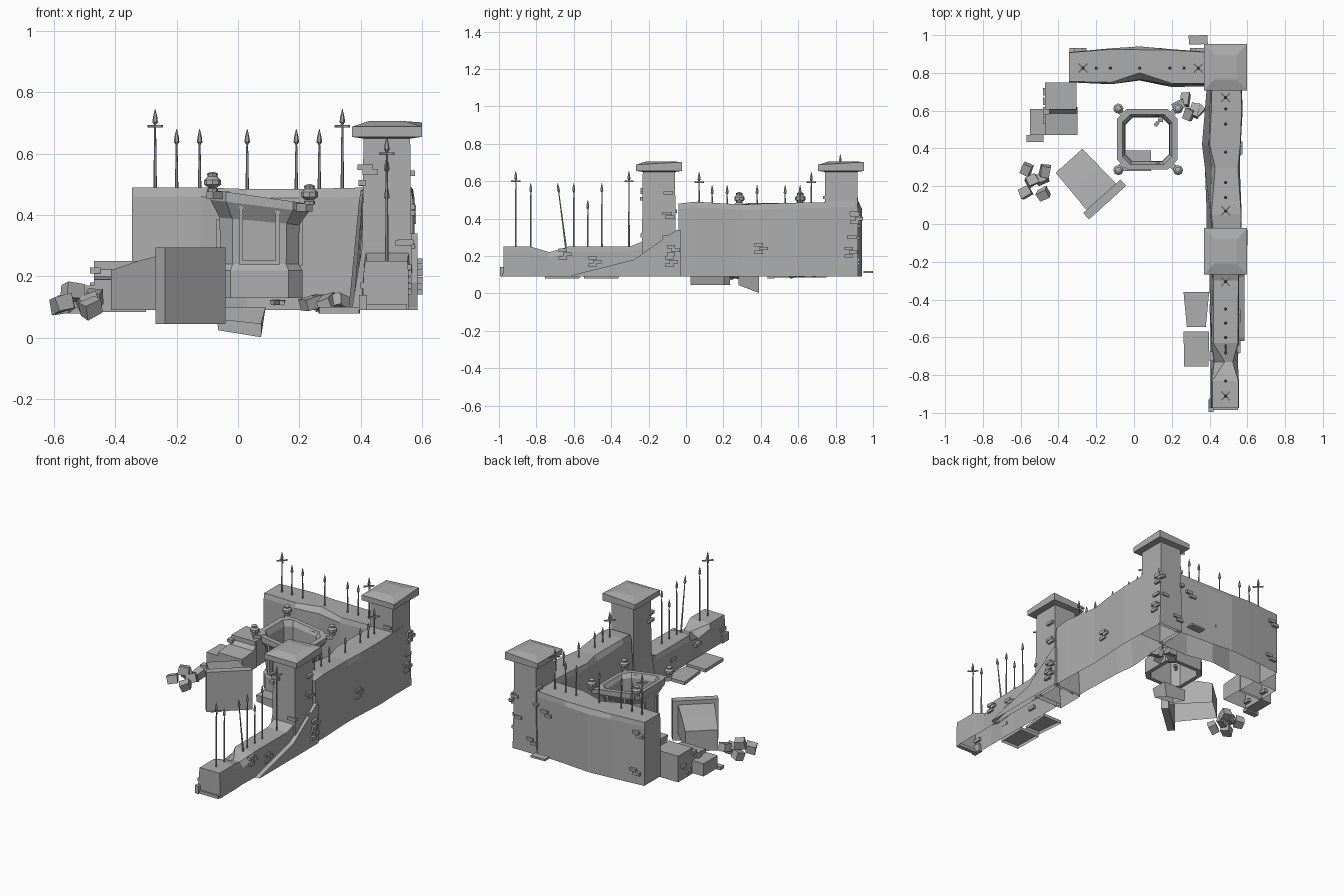
import bpy, bmesh, math, random
from mathutils import Matrix, Vector, Euler

random.seed(4)
cube = bpy.data.objects.get("Cube")
if cube:
    bpy.data.objects.remove(cube, do_unlink=True)

stone = bpy.data.materials.new("grey stone")
stone.use_nodes = True
grey = (0.42, 0.42, 0.42, 1)
stone.diffuse_color = grey
stone.node_tree.nodes["Principled BSDF"].inputs["Base Color"].default_value = grey


def finish(name, bm, hollow=False):
    """Turn a bmesh into a named stone object, open below if hollow."""
    bmesh.ops.recalc_face_normals(bm, faces=bm.faces)
    if hollow:
        bm.normal_update()
        under = [f for f in bm.faces if f.normal.z < -0.6]
        bmesh.ops.delete(bm, geom=under, context="FACES")
    mesh = bpy.data.meshes.new(name)
    bm.to_mesh(mesh)
    bm.free()
    mesh.materials.append(stone)
    obj = bpy.data.objects.new(name, mesh)
    bpy.context.collection.objects.link(obj)
    return obj


def loft(name, rings, closed=False, hollow=False):
    """Skin a row of equal point rings."""
    bm = bmesh.new()
    rows = [[bm.verts.new(p) for p in ring] for ring in rings]
    pairs = list(zip(rows, rows[1:]))
    if closed:
        pairs.append((rows[-1], rows[0]))
    for a, b in pairs:
        n = len(a)
        for i in range(n):
            j = (i + 1) % n
            bm.faces.new((a[i], a[j], b[j], b[i]))
    if not closed:
        bm.faces.new(rows[0])
        bm.faces.new(rows[-1])
    return finish(name, bm, hollow)


def box(name, centre, size, rot=(0, 0, 0), jitter=0.0, hollow=False):
    """A block, turned by degrees and optionally roughened."""
    bm = bmesh.new()
    bmesh.ops.create_cube(bm, size=1)
    turn = Euler([math.radians(a) for a in rot]).to_matrix()
    for v in bm.verts:
        rough = Vector([1 + random.uniform(-jitter, jitter) for _ in range(3)])
        v.co = Vector(centre) + turn @ (v.co * Vector(size) * rough)
    return finish(name, bm, hollow)


def span(name, low, high, hollow=False):
    """A block given by two opposite corners."""
    lo, hi = Vector(low), Vector(high)
    return box(name, (lo + hi) / 2, hi - lo, hollow=hollow)


def lathe(name, base, profile, sides=6, lean=0.0):
    """Spin (radius, height) points around an upright, leaning axis."""
    x, y, z = base
    angles = [math.tau * i / sides for i in range(sides)]
    return loft(name, [[(x + r * math.cos(a), y + r * math.sin(a) + lean * h, z + h)
                        for a in angles] for r, h in profile])


def wall(name, stations, along_x):
    """Worn wall: each station is (position, foot, low side, high side, chip, top)."""
    rings = []
    for pos, foot, lo, hi, chip, top in stations:
        section = [(foot, 0.09), (hi, 0.09), (hi, top - 0.03), (hi - chip / 2, top),
                   (lo + chip, top), (lo, top - 0.03)]
        rings.append([(pos, s, z) if along_x else (s, pos, z) for s, z in section])
    return loft(name, rings, hollow=True)


# Walls with battered feet and chipped tops
wall("back_wall", [(-0.345, 0.75, 0.75, 0.91, 0.005, 0.49), (-0.12, 0.74, 0.74, 0.93, 0.01, 0.49),
                   (0.03, 0.76, 0.765, 0.94, 0.035, 0.485), (0.2, 0.725, 0.735, 0.925, 0.01, 0.485),
                   (0.42, 0.73, 0.74, 0.91, 0.005, 0.49)], True)
wall("side_wall", [(-0.04, 0.385, 0.41, 0.57, 0.01, 0.48), (0.05, 0.385, 0.405, 0.57, 0.005, 0.49),
                   (0.3, 0.375, 0.41, 0.56, 0.02, 0.475), (0.42, 0.36, 0.395, 0.565, 0.005, 0.48),
                   (0.6, 0.375, 0.4, 0.575, 0.01, 0.485), (0.9, 0.4, 0.41, 0.565, 0.005, 0.49)], False)
wall("low_wall", [(-0.975, 0.405, 0.41, 0.555, 0.005, 0.25), (-0.83, 0.405, 0.41, 0.555, 0.005, 0.25),
                  (-0.73, 0.405, 0.425, 0.55, 0.055, 0.22), (-0.63, 0.405, 0.41, 0.555, 0.01, 0.25),
                  (-0.3, 0.4, 0.415, 0.555, 0.005, 0.25), (-0.2, 0.4, 0.41, 0.56, 0.005, 0.29)], False)

# Sloping brace against the outside of the low wall
brace = [(-0.62, 0.09), (-0.6, 0.1), (-0.28, 0.18), (-0.05, 0.34), (-0.03, 0.34), (-0.03, 0.09)]
loft("wall_brace", [[(x, y, z) for y, z in brace] for x in (0.55, 0.585)], hollow=True)


def rect(cx, cy, rx, ry, z, drop=0.0):
    """Level rectangle with every corner but the far left one dropped."""
    return [(cx - rx, cy - ry, z - drop), (cx + rx, cy - ry, z - drop),
            (cx + rx, cy + ry, z), (cx - rx, cy + ry, z - drop)]


# Columns with overhanging, worn caps
for side, cy in (("front", -0.145), ("corner", 0.83)):
    cx = 0.485
    foot = rect(cx, cy, 0.085, 0.09, 0.09)
    if side == "front":
        foot = [(x - 0.03 * (x < cx), y, z) for x, y, z in foot]
    loft(side + "_column", [foot, rect(cx, cy, 0.08, 0.09, 0.3), rect(cx, cy, 0.076, 0.086, 0.66)],
         hollow=True)
    loft(side + "_column_cap", [rect(cx, cy, 0.08, 0.09, 0.65), rect(cx, cy, 0.114, 0.123, 0.655),
                                rect(cx, cy, 0.114, 0.123, 0.702, 0.014),
                                rect(cx, cy, 0.06, 0.065, 0.706)])
    # Loose bricks on the column faces
    for i in range(12):
        z = random.choice((0.14, 0.32, 0.42, 0.53)) + random.uniform(-0.03, 0.03)
        u = random.choice((-1, 1)) * random.uniform(0.03, 0.08)
        d = random.choice((-1, 1))
        if i % 2:
            box(side + "_column_brick", (cx + d * 0.08, cy + u, z), (0.025, 0.05, 0.018))
        else:
            box(side + "_column_brick", (cx + u, cy + d * 0.088, z), (0.05, 0.02, 0.018))

# Loose bricks on the walls, in small staggered groups
for x, y, z in ((0.565, 0.39, 0.22), (0.57, 0.87, 0.2), (0.57, 0.9, 0.38), (0.555, -0.5, 0.15),
                (0.555, -0.66, 0.19), (0.592, -0.09, 0.15), (0.592, -0.08, 0.21)):
    for k in range(3):
        box("wall_brick", (x, y + 0.025 * (k % 2), z + 0.02 * k), (0.02, 0.045, 0.018))
for x, z in ((-0.32, 0.4), (-0.3, 0.16), (0.1, 0.2), (0.32, 0.36), (0.42, 0.16)):
    for k in range(2):
        box("wall_brick", (x + 0.025 * k, 0.918, z + 0.02 * k), (0.045, 0.025, 0.018))
for y in (-0.95, -0.7, -0.45):
    box("wall_brick", (0.41, y, 0.17), (0.02, 0.05, 0.02))
span("end_brick", (0.395, -0.995, 0.09), (0.42, -0.93, 0.14))
span("end_course", (0.41, -0.985, 0.09), (0.55, -0.96, 0.11))


def spike(base, tip, cross=False, lean=0.0):
    """Iron railing spike; the end ones are taller with crossed arms."""
    h = tip - base[2]
    lathe("railing_spike", base, [(0.006, 0), (0.003, h - 0.05), (0.009, h - 0.042),
                                  (0.007, h - 0.025), (0.001, h)], lean=lean)
    if cross:
        for turn in (45, 135):
            box("spike_cross", (base[0], base[1], tip - 0.055), (0.065, 0.006, 0.008), (0, 0, turn))


# Railings along the three walls
for x in (-0.2, -0.125, 0.03, 0.19, 0.265):
    spike((x, 0.825, 0.47), 0.68)
for x in (-0.27, 0.34):
    spike((x, 0.825, 0.47), 0.745, True)
for y in (0.14, 0.22, 0.38, 0.53, 0.61):
    spike((0.485, y, 0.46), 0.58)
for y in (0.07, 0.67):
    spike((0.485, y, 0.46), 0.65, True)
for y, tip, lean in ((-0.83, 0.59, 0), (-0.64, 0.59, -0.13), (-0.6, 0.59, 0),
                     (-0.525, 0.5, 0), (-0.45, 0.59, 0)):
    spike((0.485, y, 0.23), tip, lean=lean)
for y in (-0.91, -0.305):
    spike((0.485, y, 0.23), 0.655, True)

# Hollow eight-sided tomb, with its top sagging to one side
tx, ty = 0.07, 0.448


def octagon(r, z):
    c = r * 0.68
    pts = [(c, -r), (r, -c), (r, c), (c, r), (-c, r), (-r, c), (-r, -c), (-c, -r)]
    sag = 0.13 * max(0, z - 0.24) / 0.2
    return [(tx + a, ty + b, z - sag * a) for a, b in pts]


loft("tomb_wall", [octagon(r, z) for r, z in (
    (0.14, 0.13), (0.14, 0.22), (0.128, 0.24), (0.13, 0.38), (0.16, 0.43),
    (0.16, 0.46), (0.132, 0.46), (0.118, 0.43), (0.115, 0.13))], closed=True)
for s in (-1, 1):
    # Panel frames on the front and back, then on the two sides
    for k in (-1, 1):
        box("panel_post", (tx + k * 0.06, ty + s * 0.14, 0.34), (0.014, 0.03, 0.2))
        box("panel_rail", (tx, ty + s * 0.14, 0.34 + k * 0.095), (0.13, 0.03, 0.014))
        box("side_panel_post", (tx + s * 0.133, ty + k * 0.06, 0.31), (0.015, 0.014, 0.15))
    # Ball finials on the corners
    for k in (-1, 1):
        z = 0.455 - 0.02 * s
        lathe("corner_finial", (tx + 0.005 + s * 0.158, ty + k * 0.163, z),
              [(0.018, 0), (0.018, 0.01), (0.012, 0.014), (0.027, 0.024), (0.027, 0.04),
               (0.016, 0.05), (0.018, 0.06), (0.006, 0.066)], 8)
        box("finial_bracket", (tx + s * 0.135, ty + k * 0.14, z - 0.01), (0.075, 0.03, 0.025),
            (0, 0, 45 * s * k))

# Broken floor piece hanging below the tomb
loft("fallen_floor", [[(-0.065, y, low), (0.075, y, low_far), (0.09, y, 0.1), (-0.07, y, 0.1)]
                      for y, low, low_far in ((0.28, 0.06, 0.045), (0.39, 0.025, 0.002))], hollow=True)

# Broken wall chunks beside the tomb
box("fallen_slab", (-0.155, 0.13, 0.17), (0.265, 0.045, 0.25), (0, 0, 42))
chunk = Matrix.Translation((-0.16, 0.13, 0)) @ Matrix.Rotation(math.radians(42), 4, "Z")
loft("fallen_chunk", [[chunk @ Vector(p) for p in ((-w, d, 0.09), (w, d, 0.09), (w, d, top), (-w, d, top))]
                      for d, w, top in ((0.02, 0.105, 0.27), (0.14, 0.1, 0.25), (0.275, 0.095, 0.22))],
     hollow=True)
span("broken_wall_end", (-0.47, 0.605, 0.085), (-0.305, 0.75, 0.25), True)
loft("broken_wall_step", [[(x, 0.47, 0.085), (x, 0.62, 0.085), (x, 0.62, 0.24), (x, 0.585, 0.2),
                           (x, 0.47, 0.19)] for x in (-0.47, -0.3)], hollow=True)
for i in range(5):
    box("chunk_brick", (-0.465, 0.5 + 0.05 * i, 0.12 + 0.05 * (i % 3)), (0.035, 0.04, 0.02))
span("broken_block", (-0.55, 0.47, 0.09), (-0.47, 0.61, 0.17))
span("broken_block", (-0.57, 0.435, 0.08), (-0.48, 0.47, 0.1))

# Rubble heaps
for x, y, z in ((-0.575, 0.17, 0.11), (-0.48, 0.16, 0.1), (-0.54, 0.23, 0.15),
                (-0.49, 0.24, 0.11), (-0.57, 0.29, 0.11), (-0.47, 0.28, 0.13)):
    box("rubble", (x, y, z), (0.06, 0.05, 0.05),
        [random.uniform(-25, 25), random.uniform(-25, 25), random.uniform(0, 90)], 0.15)
for x, y in ((0.27, 0.66), (0.32, 0.6), (0.24, 0.63), (0.29, 0.58), (0.34, 0.6), (0.14, 0.55), (0.12, 0.53)):
    size = 0.065 if x > 0.2 else 0.025
    box("rubble", (x, y, 0.115), (size, size * 0.7, size * 0.6),
        [random.uniform(-20, 20), random.uniform(-20, 20), random.uniform(0, 90)], 0.15)

# Loose paving stones, hollow underneath
for near, far, narrow in ((-0.545, -0.36, 0.05), (-0.755, -0.57, 0.064)):
    loft("paving_stone", [[(0.33 - w, y, 0.08), (0.33 + w, y, 0.08), (0.33 + w, y, 0.1), (0.33 - w, y, 0.1)]
                          for y, w in ((near, narrow), (far, 0.068))], hollow=True)
box("paving_stone", (0.34, 0.975, 0.115), (0.1, 0.048, 0.012), (0, 0, 2))
